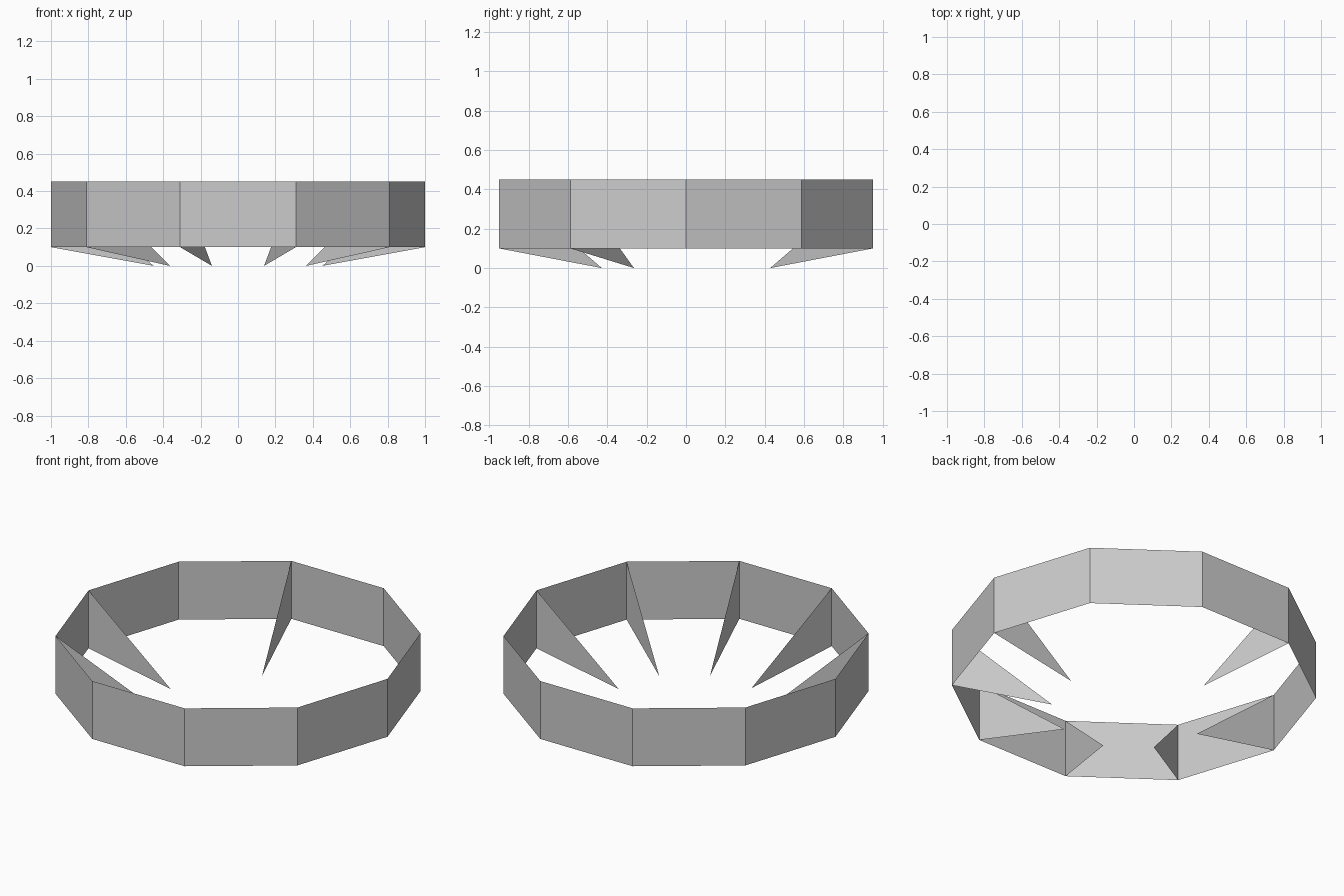
import bpy, bmesh, math

if "Cube" in bpy.data.objects:
    bpy.data.objects.remove(bpy.data.objects["Cube"])

SIDES = 10
R_OUT, R_TIP = 1.0, 0.45
Z_LOW, Z_TOP = 0.10, 0.45


def ring_point(i, r, z):
    a = math.radians(36 * i)
    return (r * math.cos(a), r * math.sin(a), z)


def make_object(name, bm):
    mesh = bpy.data.meshes.new(name)
    bm.to_mesh(mesh)
    bm.free()
    obj = bpy.data.objects.new(name, mesh)
    bpy.context.collection.objects.link(obj)
    return obj


# Outer wall: open ten-sided band of single-sheet panels
bm = bmesh.new()
low = [bm.verts.new(ring_point(i, R_OUT, Z_LOW)) for i in range(SIDES)]
top = [bm.verts.new(ring_point(i, R_OUT, Z_TOP)) for i in range(SIDES)]
for i in range(SIDES):
    j = (i + 1) % SIDES
    bm.faces.new((low[i], low[j], top[j], top[i]))
make_object("ring_wall", bm)

# Inner fins: upright triangles pointing inward from seven of the corners
for i in (0, 3, 5, 6, 7, 8, 9):
    bm = bmesh.new()
    bm.faces.new([bm.verts.new(p) for p in (
        ring_point(i, R_OUT, Z_LOW),
        ring_point(i, R_OUT, Z_TOP),
        ring_point(i, R_TIP, 0.0))])
    make_object(f"inner_fin_{i}", bm)
